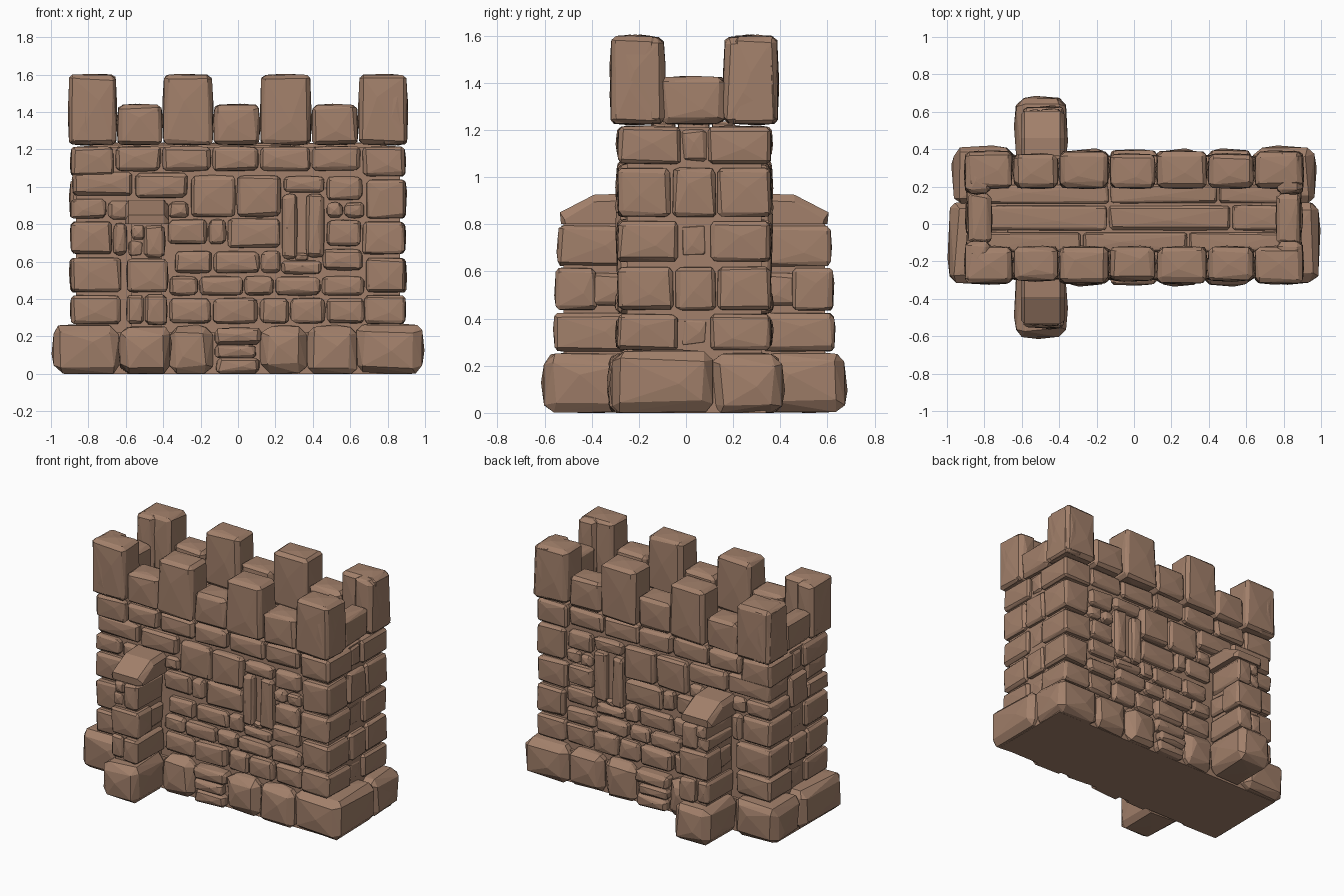
import bpy, bmesh, random
from mathutils import Vector

random.seed(7)
YC = 0.035  # middle plane of the wall thickness

mat = bpy.data.materials.new("brown_stone")
mat.diffuse_color = (0.36, 0.215, 0.145, 1)


def stone(bm, x0, x1, y0, y1, z0, z1, c=0.022, bulge=0.008, gap=0.005, taper=0.0):
    """Chiselled block: convex hull of chamfered, jittered corners and a bulge point per face."""
    lo = Vector((x0 + gap, y0, z0 + gap if z0 > 0.01 else 0))
    hi = Vector((x1 - gap, y1, z1 - gap))
    size = hi - lo
    c = min(c, min(size) * 0.3)
    pts = []
    for sx in (0, 1):
        for sy in (0, 1):
            for sz in (0, 1):
                s = (sx, sy, sz)
                base = [random.uniform(0, 0.09) * min(size[k], 0.13) for k in range(3)]
                if sz:
                    base[0] += taper
                    base[1] += taper
                for free in range(3):
                    p = Vector()
                    for k in range(3):
                        d = base[k] + (0 if k == free else c * random.uniform(0.35, 0.75))
                        if k == free:
                            d *= 0.4
                        p[k] = hi[k] - d if s[k] else lo[k] + d
                    pts.append(p)
    for k in range(3):
        for side in (0, 1):
            p = Vector([lo[j] + size[j] * random.uniform(0.3, 0.7) for j in range(3)])
            p[k] = hi[k] + bulge * 0.5 if side else lo[k] - bulge * 0.5
            pts.append(p)
    for p in pts:
        p.z = max(p.z, 0)
    verts = [bm.verts.new(p) for p in pts]
    res = bmesh.ops.convex_hull(bm, input=verts)
    junk = [v for v in verts if v.is_valid and not v.link_faces]
    bmesh.ops.delete(bm, geom=junk, context='VERTS')


def both(bm, x0, x1, y0, y1, z0, z1, **kw):
    """Front stone plus its counterpart on the back."""
    stone(bm, x0, x1, y0, y1, z0, z1, **kw)
    stone(bm, x0, x1, 2 * YC - y1, 2 * YC - y0, z0, z1, **kw)


def finish(bm, name):
    bmesh.ops.recalc_face_normals(bm, faces=bm.faces[:])
    me = bpy.data.meshes.new(name)
    bm.to_mesh(me)
    bm.free()
    me.materials.append(mat)
    ob = bpy.data.objects.new(name, me)
    bpy.context.collection.objects.link(ob)


def box(bm, x0, x1, y0, y1, z0, z1):
    vs = bmesh.ops.create_cube(bm, size=1)["verts"]
    for v in vs:
        v.co = Vector((x0 if v.co.x < 0 else x1, y0 if v.co.y < 0 else y1, z0 if v.co.z < 0 else z1))


# Mortar core behind the stones
bm = bmesh.new()
box(bm, -0.865, 0.865, -0.25, 0.32, 0.2, 1.21)
box(bm, -0.93, 0.93, -0.27, 0.34, 0, 0.22)
box(bm, -0.57, -0.41, -0.52, 0.59, 0.2, 0.80)
finish(bm, "mortar_core")

# Foundation blocks
bm = bmesh.new()
big = dict(c=0.065, bulge=0.02, gap=0.003)
for x0, x1 in ((-0.37, -0.13), (0.12, 0.37), (0.37, 0.64)):
    both(bm, x0, x1, -0.325, -0.1, 0, 0.255, **big)
for z0, z1, x0, x1 in ((0, 0.09, -0.12, 0.12), (0.08, 0.16, -0.13, 0.10), (0.15, 0.25, -0.13, 0.13)):
    both(bm, x0, x1, -0.325, -0.1, z0, z1, c=0.03)
for s in (-1, 1):
    xs = sorted((s * 0.63, s * 0.99))
    stone(bm, *xs, -0.315, 0.115, 0, 0.265, **big)
    xs = sorted((s * 0.63, s * 0.97))
    stone(bm, *xs, 0.11, 0.41, 0, 0.255, **big)
both(bm, -0.635, -0.36, -0.605, -0.25, 0, 0.255, **big)
finish(bm, "foundation_stones")

# Corner stones and end walls
bm = bmesh.new()
courses = (  # z0, z1, inner x of left corner, inner x of right corner, end-wall joints, recess
    (0.26, 0.425, -0.62, 0.67, -0.03, 0.10, 0.03),
    (0.43, 0.625, -0.62, 0.68, -0.05, 0.13, 0.0),
    (0.635, 0.82, -0.67, 0.66, -0.03, 0.10, 0.03),
    (0.825, 1.045, -0.71, 0.68, -0.06, 0.13, 0.0),
    (1.05, 1.22, -0.66, 0.66, -0.02, 0.09, 0.02))
for z0, z1, xl, xr, ya, yb, rec in courses:
    for xi, s in ((xl, -1), (xr, 1)):
        xs = sorted((xi, s * 0.9))
        if s < 0 and z0 > 0.8 and z0 < 1:
            both(bm, -0.90, -0.70, -0.29, ya, z0, 0.94)
            both(bm, -0.89, -0.56, -0.29, ya, 0.945, 1.085)
        else:
            stone(bm, *xs, -0.29, ya - 0.003, z0, z1)
            stone(bm, *xs, yb + 0.003, 0.36, z0, z1)
        xs = sorted((s * 0.7, s * (0.905 - rec)))
        pad = rec * 0.5
        stone(bm, *xs, ya + 0.003, yb - 0.003, z0 + pad, z1 - pad)
finish(bm, "corner_stones")

# Wall facing stones, front and back
bm = bmesh.new()
rows = (
    (0.265, 0.41, (-0.37, -0.14, 0.11, 0.275, 0.47, 0.68)),
    (0.415, 0.525, (-0.37, -0.21, 0.03, 0.195, 0.445, 0.68)),
    (0.535, 0.66, (-0.34, -0.135, 0.12, 0.23)),
    (0.69, 0.83, (-0.38, -0.16, -0.06)),
    (0.83, 0.925, (-0.38, -0.26)),
    (0.83, 0.92, (0.47, 0.565, 0.68)),
    (0.925, 1.06, (0.47, 0.67)),
    (0.68, 0.825, (0.47, 0.66)),
    (0.55, 0.67, (0.45, 0.67)),
    (0.53, 0.61, (0.225, 0.45)),
    (0.67, 0.835, (-0.06, 0.23)),
    (0.835, 1.065, (-0.255, -0.01, 0.235)),
    (0.935, 1.08, (-0.555, -0.265)),
    (0.965, 1.06, (0.24, 0.465)),
    (0.63, 0.81, (-0.67, -0.59)),
    (0.82, 0.93, (-0.70, -0.58)),
    (1.08, 1.22, (-0.66, -0.41, -0.14, 0.115, 0.39, 0.66)))
for z0, z1, xs in rows:
    for a, b in zip(xs, xs[1:]):
        both(bm, a, b, -0.287 + random.uniform(-0.012, 0.008), -0.17, z0, z1)
finish(bm, "wall_stones")

# Arrow slit jambs and sill
bm = bmesh.new()
both(bm, 0.23, 0.32, -0.295, -0.17, 0.61, 0.965)
both(bm, 0.36, 0.465, -0.295, -0.17, 0.62, 0.965)
both(bm, 0.30, 0.38, -0.275, -0.17, 0.60, 0.65, c=0.015)
finish(bm, "arrow_slit")

# Buttresses
bm = bmesh.new()
both(bm, -0.60, -0.50, -0.54, -0.25, 0.26, 0.425)
both(bm, -0.505, -0.375, -0.56, -0.25, 0.255, 0.43)
both(bm, -0.60, -0.37, -0.555, -0.38, 0.43, 0.62)
both(bm, -0.59, -0.38, -0.40, -0.25, 0.45, 0.60)
both(bm, -0.59, -0.495, -0.53, -0.25, 0.62, 0.72)
both(bm, -0.575, -0.49, -0.54, -0.25, 0.71, 0.80)
both(bm, -0.51, -0.385, -0.545, -0.25, 0.615, 0.80)
for m in (1, -1):  # sloped caps, extruded side profile
    prof = ((-0.53, 0.80), (-0.535, 0.85), (-0.39, 0.925), (-0.25, 0.93), (-0.25, 0.80))
    vs = []
    for x, inset in ((-0.605, 0.02), (-0.585, 0), (-0.395, 0), (-0.37, 0.02)):
        for y, z in prof:
            yy = y + (inset if y < -0.5 else 0)
            zz = z - (inset * 1.5 if z > 0.81 else 0)
            yy = yy if m > 0 else 2 * YC - yy
            vs.append(bm.verts.new((x, yy, zz)))
    bmesh.ops.convex_hull(bm, input=vs)
finish(bm, "buttress_stones")

# Battlements: tall merlons, low blocks between, end blocks
bm = bmesh.new()
for x0, x1 in ((-0.91, -0.645), (-0.405, -0.13), (0.115, 0.395), (0.64, 0.91)):
    both(bm, x0, x1, -0.32, -0.12, 1.22, 1.605, c=0.03, taper=0.006)
for x0, x1 in ((-0.65, -0.40), (-0.135, 0.12), (0.39, 0.645)):
    both(bm, x0, x1, -0.305, -0.12, 1.22, 1.445, c=0.03, taper=0.006)
for s in (-1, 1):
    xs = sorted((s * 0.76, s * 0.91))
    both(bm, *xs, -0.318, -0.09, 1.22, 1.60, c=0.03, taper=0.005)
    xs = sorted((s * 0.755, s * 0.895))
    stone(bm, *xs, -0.105, 0.165, 1.22, 1.43, c=0.03)
finish(bm, "battlements")

# Walkway slabs
bm = bmesh.new()
for y0, y1, xs in ((-0.15, -0.045, (-0.80, -0.28, 0.29, 0.80)),
                   (-0.035, 0.10, (-0.80, -0.14, 0.52, 0.80)),
                   (0.11, 0.21, (-0.80, -0.13, 0.45, 0.80))):
    for a, b in zip(xs, xs[1:]):
        stone(bm, a, b, y0, y1, 1.12, 1.24, c=0.015, bulge=0.003)
finish(bm, "walkway_slabs")
